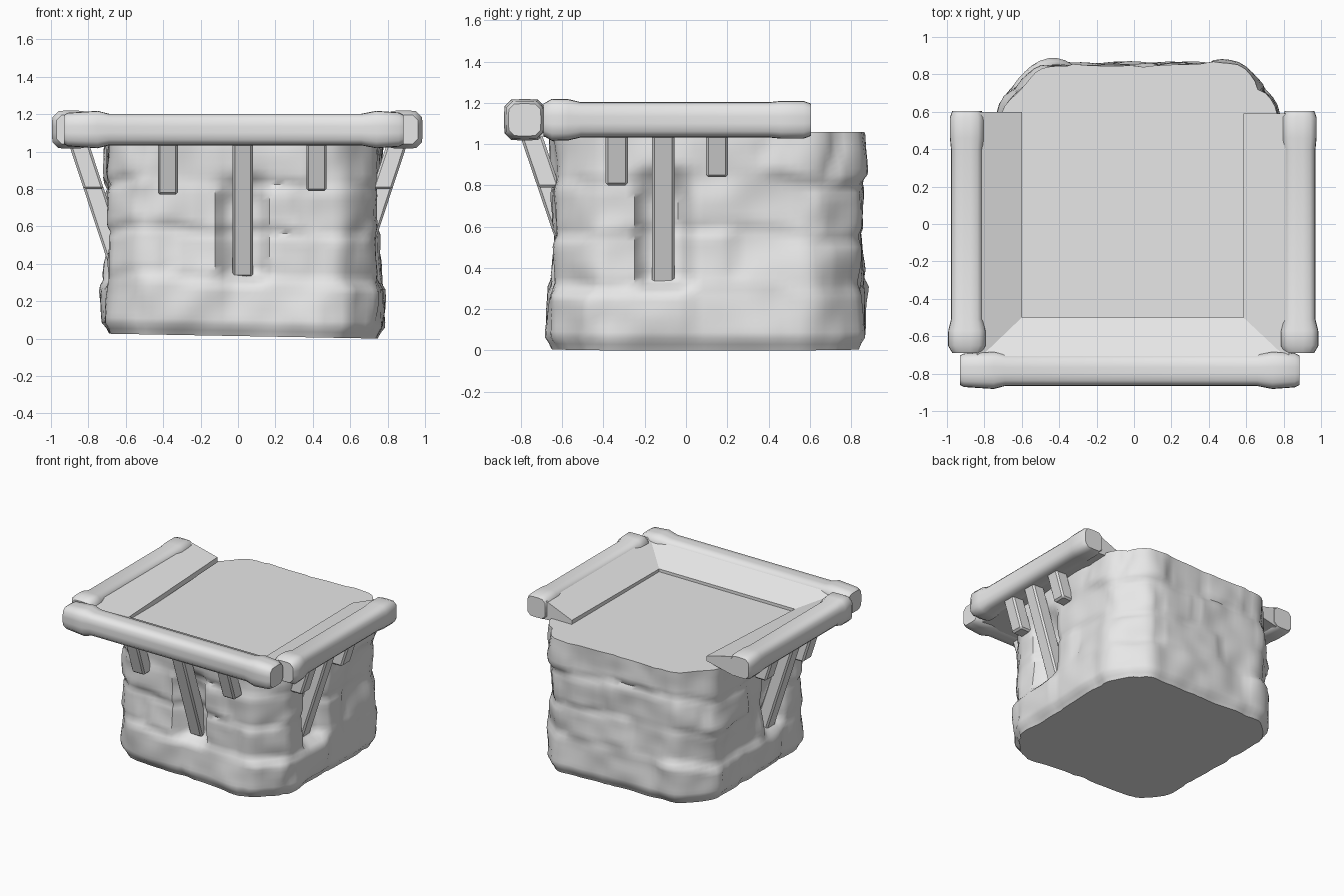
import bpy, bmesh, math, random
from mathutils import Vector, noise

random.seed(11)
if "Cube" in bpy.data.objects:
    bpy.data.objects.remove(bpy.data.objects["Cube"], do_unlink=True)

grey = bpy.data.materials.new("plain_grey")
grey.use_nodes = True
grey.diffuse_color = (0.8, 0.8, 0.8, 1)
grey.node_tree.nodes["Principled BSDF"].inputs["Base Color"].default_value = (0.8, 0.8, 0.8, 1)


def loft(name, rings, angle=40, bevel=0):
    """Skin a list of equal closed rings and cap both ends."""
    bm = bmesh.new()
    rows = [[bm.verts.new(p) for p in ring] for ring in rings]
    n = len(rows[0])
    for a, b in zip(rows, rows[1:]):
        for i in range(n):
            j = (i + 1) % n
            bm.faces.new((a[i], a[j], b[j], b[i]))
    bm.faces.new(rows[0][::-1])
    bm.faces.new(rows[-1])
    if bevel:
        bmesh.ops.bevel(bm, geom=bm.edges[:], offset=bevel, segments=1, affect='EDGES')
    bmesh.ops.recalc_face_normals(bm, faces=bm.faces)
    mesh = bpy.data.meshes.new(name)
    bm.to_mesh(mesh)
    bm.free()
    mesh.materials.append(grey)
    obj = bpy.data.objects.new(name, mesh)
    bpy.context.collection.objects.link(obj)
    bpy.ops.object.select_all(action='DESELECT')
    obj.select_set(True)
    bpy.context.view_layer.objects.active = obj
    bpy.ops.object.shade_smooth_by_angle(angle=math.radians(angle))


def smooth(t):
    t = max(0.0, min(1.0, t))
    return t * t * (3 - 2 * t)


# Footprint of the stone block, resampled evenly and softened at the corners
CORNERS = [Vector(c) for c in ((-0.5, -0.63), (0.54, -0.63), (0.74, -0.43), (0.75, 0.62),
                               (0.56, 0.84), (-0.5, 0.84), (-0.7, 0.62), (-0.68, -0.45))]
COLS, ROWS = 128, 36
sides = list(zip(CORNERS, CORNERS[1:] + CORNERS[:1]))
total = sum((b - a).length for a, b in sides)


def along(d):
    for a, b in sides:
        size = (b - a).length
        if d <= size:
            return a.lerp(b, d / size)
        d -= size
    return CORNERS[0].copy()


foot = [along(total * i / COLS) for i in range(COLS)]
for _ in range(2):
    foot = [(foot[i - 1] + foot[i] * 2 + foot[(i + 1) % COLS]) / 4 for i in range(COLS)]
outward = []
for i in range(COLS):
    t = foot[(i + 1) % COLS] - foot[i - 1]
    outward.append(Vector((t.y, -t.x)).normalized())

# Courses of irregular, worn stones: each has its own seams, bulge and tilt
COURSES = (-0.2, 0.3, 0.56, 0.82, 1.3)
courses = []
for k in range(4):
    count = 12 + k % 2
    seams = [(j + random.uniform(-0.3, 0.3)) / count for j in range(count)]
    courses.append((seams, [(random.uniform(0, 0.022), random.uniform(-0.08, 0.08))
                            for _ in seams]))


def stone_offset(u, p, z):
    # Wavy seams: shift the lookup by a slow noise
    z += 0.06 * noise.noise(Vector((p.x, p.y, 5)) * 2.5)
    u = (u + 0.012 * noise.noise(Vector((p.x, p.y, z + 9)) * 4)) % 1
    k = max(j for j in range(4) if z >= COURSES[j])
    seams, stones = courses[k]
    j = max([m for m in range(len(seams)) if u >= seams[m]], default=len(seams) - 1)
    gap = min(min(abs(u - s), 1 - abs(u - s)) for s in seams) * total
    edge = min(gap, z - COURSES[k], COURSES[k + 1] - z)
    bulge, tilt = stones[j]
    bulge += tilt * (z - (COURSES[k] + COURSES[k + 1]) / 2)
    s = smooth((edge + 0.012) / 0.06)
    return -0.004 * (1 - s) + bulge * s + 0.022 * smooth((0.34 - z) / 0.06)


def recess(p, z):
    """Hollow behind the long middle brace on three sides."""
    if p.y < -0.5:
        d = abs(p.x - 0.03)
    elif abs(p.x) > 0.6:
        d = abs(p.y + 0.11)
    else:
        return 0
    return 0.09 * smooth((0.15 - d) / 0.07) * smooth((z - 0.27) / 0.08) * smooth((0.92 - z) / 0.22)


rings = []
for r in range(ROWS + 1):
    z = 1.058 * r / ROWS
    ring = []
    for i, p in enumerate(foot):
        spot = Vector((p.x, p.y, z))
        off = stone_offset(i / COLS, p, z) - recess(p, z)
        off += 0.022 * noise.noise(spot * 2.6) + 0.016 * noise.noise(spot * 6)
        off -= 0.04 * (1 - smooth(z / 0.07))
        q = p + outward[i] * off
        lift = (0.014 - 0.018 * q.x) * (1 - z)
        ring.append((q.x, q.y, max(0, z + lift)))
    rings.append(ring)
loft("stone_block", rings, 50)


# Rounded rails with swollen ends
def rail(name, axis, centre, stations):
    rings = []
    for t, s in stations:
        ring = []
        for k in range(16):
            a = math.tau * (k + 0.5) / 16
            c, w = math.cos(a), math.sin(a)
            h = 0.087 * s / (abs(c) ** 5 + abs(w) ** 5) ** 0.2
            side, z = centre + h * c, 1.118 + h * w
            ring.append((t, side, z) if axis == 'x' else (side, t, z))
        rings.append(ring)
    loft(name, rings, 45)


rail("front_rail", 'x', -0.782, [(-0.93, 0.9), (-0.91, 1.03), (-0.75, 1.15), (-0.69, 0.97),
                                 (0.66, 0.97), (0.74, 1.15), (0.86, 1.05), (0.885, 0.9)])
for name, x in (("right_rail", -0.893), ("left_rail", 0.885)):
    rail(name, 'y', x, [(-0.69, 0.9), (-0.65, 1.17), (-0.57, 1.15), (-0.51, 0.98),
                        (0.4, 0.98), (0.46, 1.05), (0.57, 1.05), (0.605, 0.9)])

# Sloping ledge running inside the three rails, lifted at its right back end
path = [(-0.84, -0.6, 0.6, 0.6, 1.13), (-0.84, -0.6, -0.73, -0.5, 1.08),
        (0.83, 0.585, -0.73, -0.5, 1.08), (0.83, 0.585, 0.59, 0.59, 1.09)]
loft("sloping_ledge", [[(xo, yo, 1.19), (xi, yi, top), (xi, yi, top - 0.04), (xo, yo, 1.035)]
                       for xo, xi, yo, yi, top in path], 20)


# Braces leaning from the rails into the stone
def brace(name, top, foot_point):
    rings = []
    for x, y, z in (top, foot_point):
        rings.append([(x + sx * 0.054, y + sy * 0.054, z)
                      for sx, sy in ((-1, -1), (1, -1), (1, 1), (-1, 1))])
    loft(name, rings, 30, 0.012)


for label, x, low in (("right", -0.375, 0.77), ("middle", 0.025, 0.33), ("left", 0.42, 0.79)):
    reach = 0.34 * (1.07 - low)
    brace("front_brace_" + label, (x, -0.76, 1.07), (x, -0.76 + reach, low))
for side, sx in (("right", -1), ("left", 1)):
    for label, y, low in (("front", -0.335, 0.8), ("middle", -0.11, 0.31), ("back", 0.15, 0.84)):
        reach = 0.33 * (1.07 - low)
        brace(f"{side}_brace_{label}", (sx * 0.86, y, 1.07), (sx * (0.86 - reach), y, low))
